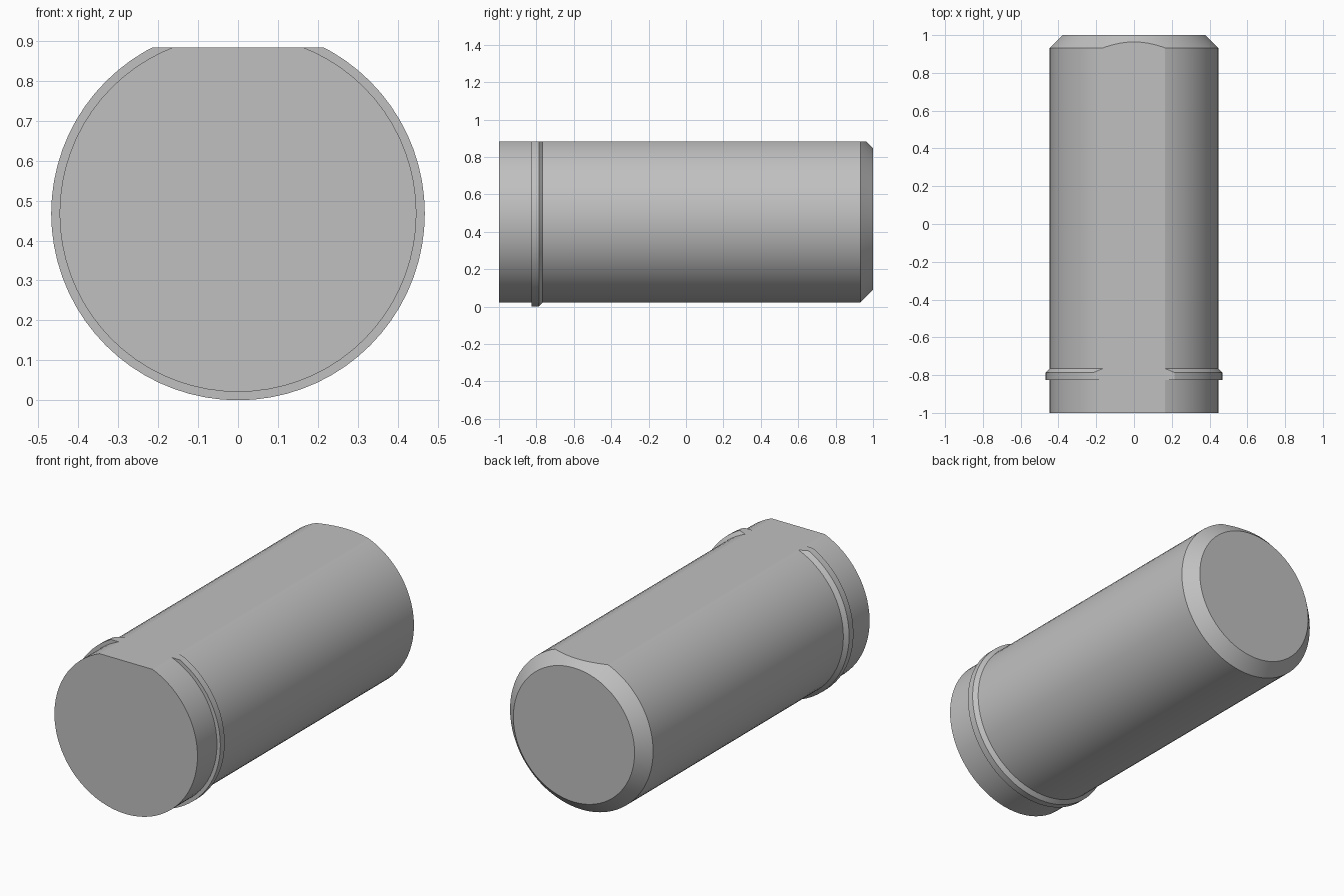
import bpy, bmesh, math
from mathutils import Vector, Matrix

cube = bpy.data.objects.get("Cube")
if cube:
    bpy.data.objects.remove(cube, do_unlink=True)

AXIS_Z = 0.468      # height of the pin's axis
FLAT_Z = 0.883      # height of the flat along the top
BODY_R, COLLAR_R = 0.447, 0.468
SEGMENTS = 72

grey = bpy.data.materials.new("plain_grey")
grey.use_nodes = True
colour = (0.53, 0.53, 0.53, 1)
grey.diffuse_color = colour
grey.node_tree.nodes["Principled BSDF"].inputs["Base Color"].default_value = colour

# Profile as (radius, y): front face, collar with chamfered rear, chamfered back end
profile = [(0, -1), (BODY_R, -1), (BODY_R, -0.826), (COLLAR_R, -0.826),
           (COLLAR_R, -0.787), (BODY_R, -0.766), (BODY_R, 0.932),
           (BODY_R - 0.068, 1), (0, 1)]

# Revolve the profile around the long axis
bm = bmesh.new()
verts = [bm.verts.new((0, y, -r)) for r, y in profile]
edges = [bm.edges.new(pair) for pair in zip(verts, verts[1:])]
bmesh.ops.spin(bm, geom=verts + edges, cent=(0, 0, 0), axis=(0, 1, 0),
               angle=math.tau, steps=SEGMENTS, use_merge=True)
bmesh.ops.remove_doubles(bm, verts=bm.verts, dist=1e-5)
bmesh.ops.dissolve_limit(bm, angle_limit=0.002, verts=bm.verts, edges=bm.edges)
bmesh.ops.translate(bm, verts=bm.verts, vec=(0, 0, AXIS_Z))

# Slice off the top and close it with one flat face
cut = bmesh.ops.bisect_plane(bm, geom=bm.verts[:] + bm.edges[:] + bm.faces[:],
                             plane_co=(0, 0, FLAT_Z), plane_no=(0, 0, 1),
                             clear_outer=True)
rim = [e for e in cut["geom_cut"] if isinstance(e, bmesh.types.BMEdge)]
bmesh.ops.triangle_fill(bm, edges=rim, use_beauty=True, normal=(0, 0, 1))
bmesh.ops.recalc_face_normals(bm, faces=bm.faces)

mesh = bpy.data.meshes.new("pin_body")
bm.to_mesh(mesh)
bm.free()
mesh.materials.append(grey)
pin = bpy.data.objects.new("pin_body", mesh)
bpy.context.collection.objects.link(pin)

# Smooth round sides, sharp rims
bpy.ops.object.select_all(action="DESELECT")
pin.select_set(True)
bpy.context.view_layer.objects.active = pin
bpy.ops.object.shade_smooth_by_angle(angle=math.radians(20))
